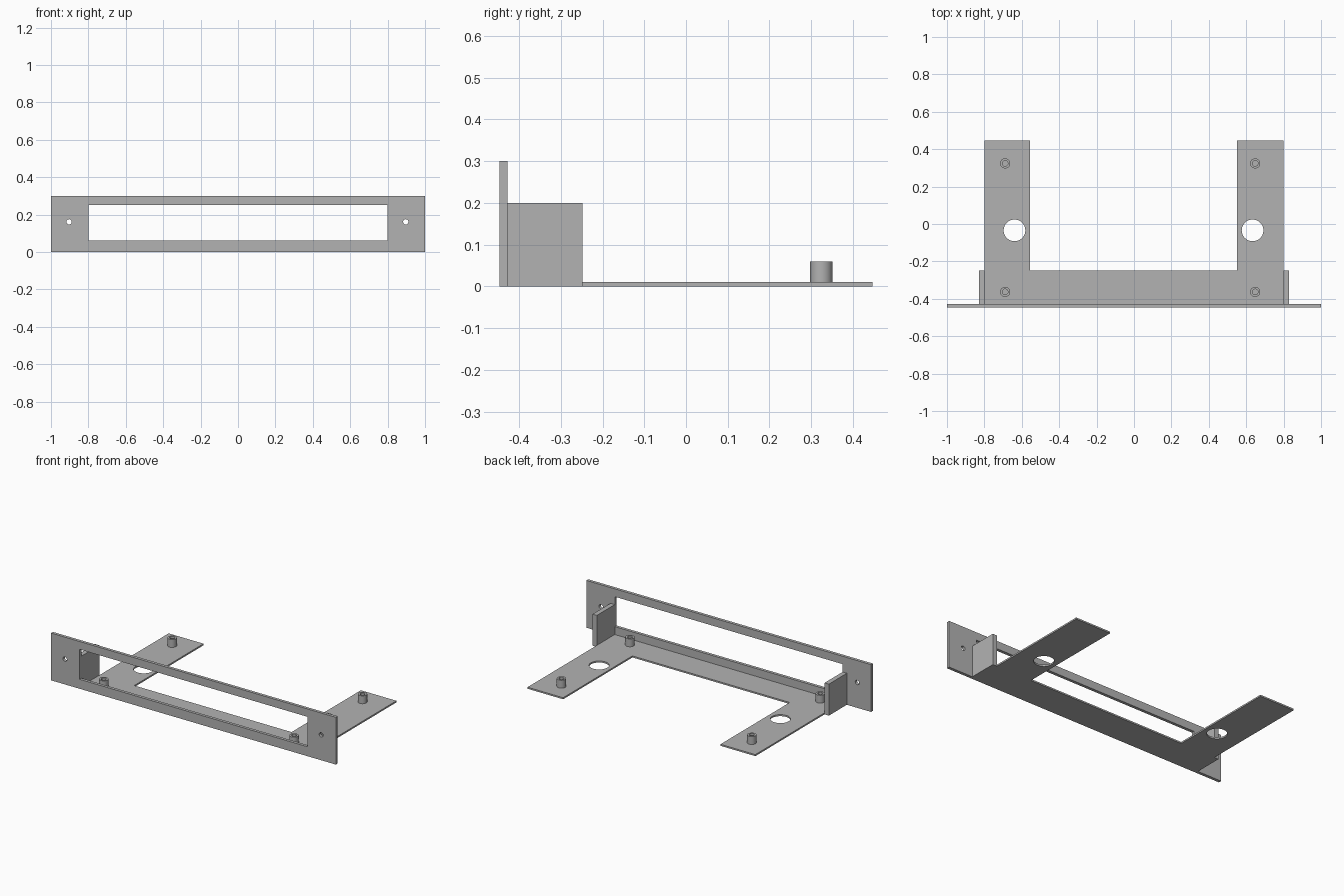
import bpy, bmesh
from math import cos, sin, pi, radians

cube = bpy.data.objects.get("Cube")
if cube:
    bpy.data.objects.remove(cube, do_unlink=True)

grey = bpy.data.materials.new("plain grey")
grey.use_nodes = True
COLOUR = (0.45, 0.45, 0.45, 1)
grey.diffuse_color = COLOUR
grey.node_tree.nodes["Principled BSDF"].inputs["Base Color"].default_value = COLOUR


def rect(x0, x1, y0, y1):
    return [(x0, y0), (x1, y0), (x1, y1), (x0, y1)]


def circle(x, y, r, n=40):
    return [(x + r * cos(2 * pi * i / n), y + r * sin(2 * pi * i / n)) for i in range(n)]


def sheet(name, loops, thickness, location, upright=False):
    """Extrude an outline with holes, centred on its thickness."""
    curve = bpy.data.curves.new(name, 'CURVE')
    curve.dimensions = '2D'
    curve.fill_mode = 'BOTH'
    curve.extrude = thickness / 2
    for loop in loops:
        spline = curve.splines.new('POLY')
        spline.points.add(len(loop) - 1)
        for point, (x, y) in zip(spline.points, loop):
            point.co = (x, y, 0, 1)
        spline.use_cyclic_u = True
    obj = bpy.data.objects.new(name, curve)
    bpy.context.collection.objects.link(obj)
    obj.location = location
    if upright:
        obj.rotation_euler.x = radians(90)
    bpy.ops.object.select_all(action='DESELECT')
    obj.select_set(True)
    bpy.context.view_layer.objects.active = obj
    bpy.ops.object.convert(target='MESH')
    obj = bpy.context.object
    # Weld the caps to the walls
    bm = bmesh.new()
    bm.from_mesh(obj.data)
    bmesh.ops.remove_doubles(bm, verts=bm.verts, dist=1e-5)
    bmesh.ops.recalc_face_normals(bm, faces=bm.faces)
    bm.to_mesh(obj.data)
    bm.free()
    obj.data.materials.clear()
    obj.data.materials.append(grey)
    bpy.ops.object.shade_smooth_by_angle(angle=radians(30))
    return obj


FRONT, PLATE_BACK, BRACKET_BACK, REAR = -0.447, -0.428, -0.248, 0.447
BASE = 0.01

# Front frame with its window and two screw holes
sheet("front_frame",
      [rect(-1, 1, 0, 0.3), rect(-0.8, 0.8, 0.06, 0.25),
       circle(-0.903, 0.161, 0.014), circle(0.897, 0.161, 0.014)],
      PLATE_BACK - FRONT, (0, (FRONT + PLATE_BACK) / 2, 0), upright=True)

# U-shaped base tray with a round opening in each arm
tray = [(-0.8, PLATE_BACK), (0.8, PLATE_BACK), (0.8, REAR), (0.55, REAR),
        (0.55, BRACKET_BACK), (-0.555, BRACKET_BACK), (-0.555, REAR), (-0.8, REAR)]
sheet("base_tray", [tray, circle(-0.639, -0.034, 0.058), circle(0.634, -0.034, 0.058)],
      BASE, (0, 0, BASE / 2))

# Side brackets joining the tray to the frame
for side, x0, x1 in (("right", -0.83, -0.8), ("left", 0.8, 0.83)):
    sheet(side + "_bracket", [rect(x0, x1, PLATE_BACK, BRACKET_BACK)], 0.2, (0, 0, 0.1))

# Hollow standoffs on the tray
for side, x in (("right", -0.689), ("left", 0.648)):
    for end, y in (("front", -0.363), ("rear", 0.324)):
        sheet(f"{end}_{side}_standoff", [circle(0, 0, 0.027), circle(0, 0, 0.015)],
              0.05, (x, y, BASE + 0.025))
